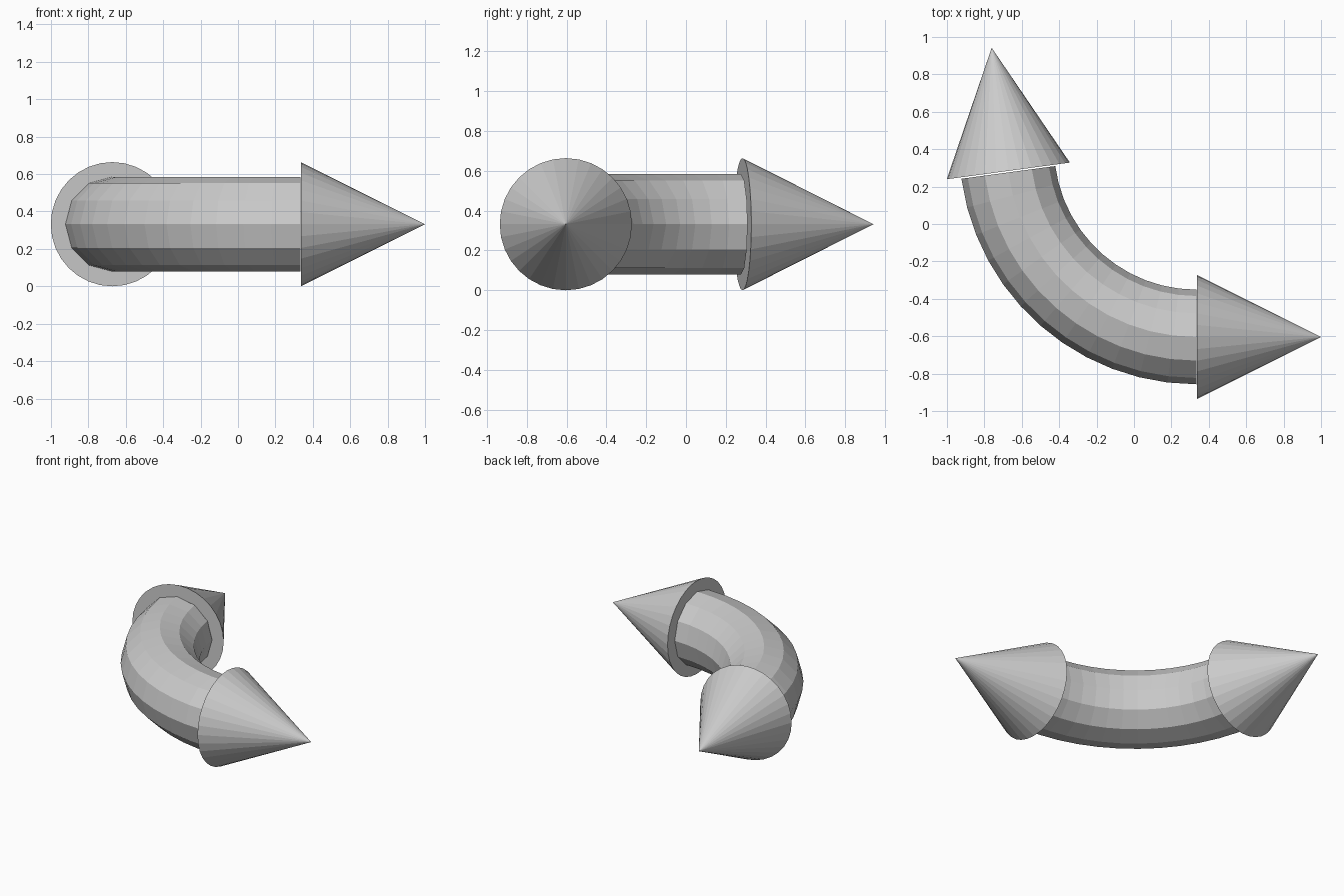
import bpy
from math import sin, cos, tan, radians
from mathutils import Vector

if "Cube" in bpy.data.objects:
    bpy.data.objects.remove(bpy.data.objects["Cube"])

Z = 0.332                       # height of the shaft's centre line
HEAD_R, HEAD_LEN = 0.332, 0.664
SHAFT_R = 0.253
SWEEP = radians(82.3)           # how far the shaft bends
BEND_R = 1.016


def arrow_head(name, base, direction):
    direction = Vector(direction).normalized()
    bpy.ops.mesh.primitive_cone_add(
        vertices=32, radius1=HEAD_R, radius2=0, depth=HEAD_LEN,
        location=Vector(base) + direction * HEAD_LEN / 2,
        rotation=direction.to_track_quat('Z', 'Y').to_euler())
    bpy.context.object.name = name


# two cone heads
end_dir = Vector((-cos(SWEEP), sin(SWEEP), 0))
arrow_head("right_arrow_head", (0.336, -0.604, Z), (1, 0, 0))
arrow_head("back_arrow_head", (-0.672, 0.284, Z), end_dir)

# bent shaft: one Bezier segment with a 12-sided round bevel
start = Vector((0.335, -0.604, Z))
end = start + Vector((-BEND_R * sin(SWEEP), BEND_R * (1 - cos(SWEEP)), 0))
handle = 4 / 3 * tan(SWEEP / 4) * BEND_R
curve = bpy.data.curves.new("bent_shaft", 'CURVE')
curve.dimensions = '3D'
curve.bevel_depth = SHAFT_R
curve.bevel_resolution = 4
curve.resolution_u = 12
spline = curve.splines.new('BEZIER')
spline.bezier_points.add(1)
for point, co, d in zip(spline.bezier_points, (start, end),
                        (Vector((-1, 0, 0)), end_dir)):
    point.handle_left_type = point.handle_right_type = 'FREE'
    point.co = co
    point.handle_left = co - d * handle
    point.handle_right = co + d * handle
shaft = bpy.data.objects.new("bent_shaft", curve)
bpy.context.collection.objects.link(shaft)

# turn the shaft into a flat-shaded mesh
bpy.ops.object.select_all(action='DESELECT')
shaft.select_set(True)
bpy.context.view_layer.objects.active = shaft
bpy.ops.object.convert(target='MESH')
bpy.ops.object.shade_flat()
